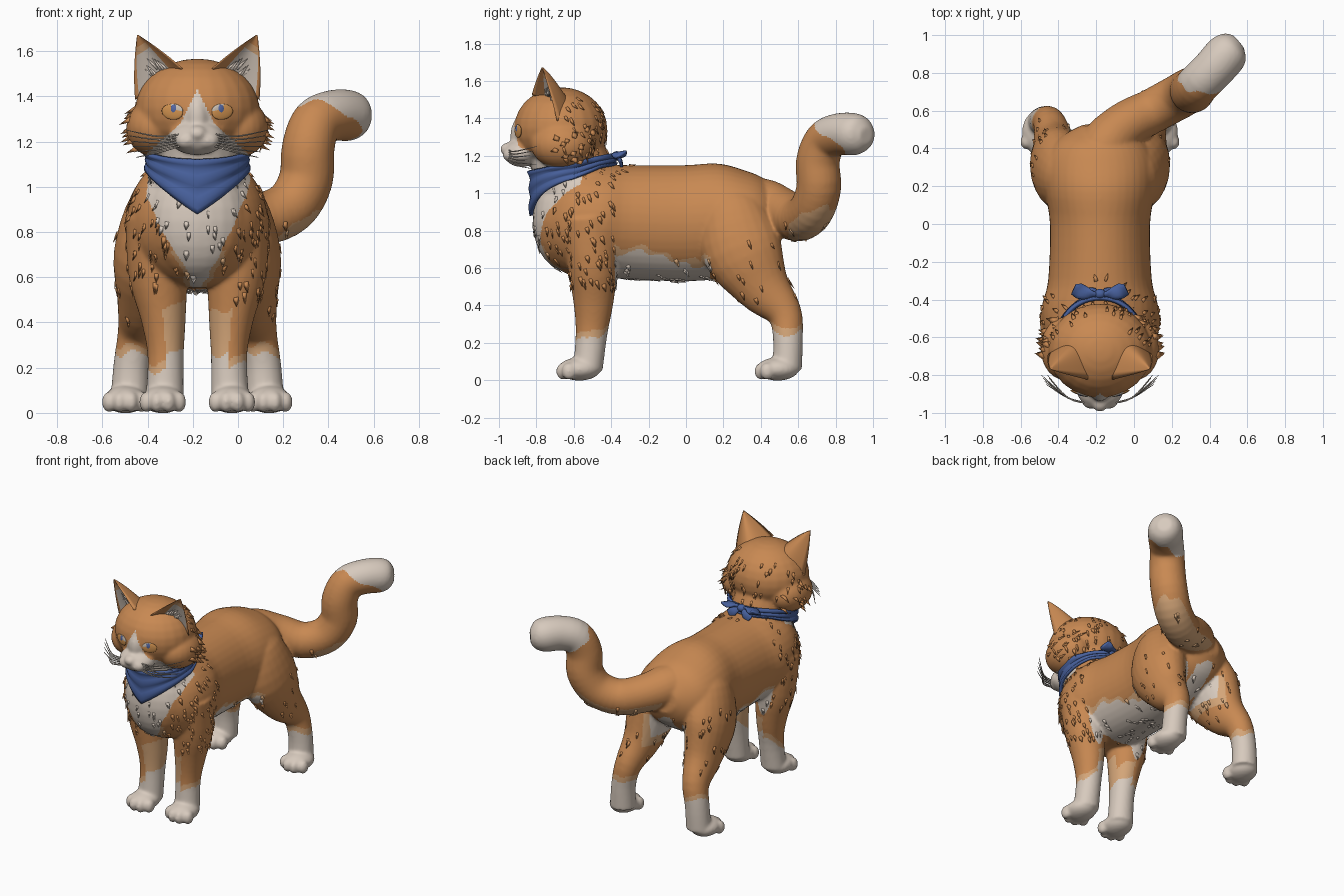
import bpy, bmesh, math, random
from mathutils import Vector, Matrix
from mathutils.bvhtree import BVHTree

if "Cube" in bpy.data.objects:
    bpy.data.objects.remove(bpy.data.objects["Cube"])

random.seed(4)
CX = -0.18                      # the cat's mid-plane; everything is modelled around x = 0 and shifted
COLS = {"orange fur": (0.58, 0.25, 0.085), "cream fur": (0.68, 0.59, 0.51), "tan fur": (0.66, 0.38, 0.19),
        "blue cloth": (0.065, 0.12, 0.34), "eye blue": (0.09, 0.14, 0.38), "amber eye": (0.64, 0.29, 0.08),
        "whisker grey": (0.6, 0.53, 0.46), "eye white": (0.6, 0.52, 0.44)}
COAT = ["orange fur", "cream fur", "tan fur"]
MATS = {}
for name, c in COLS.items():
    MATS[name] = bpy.data.materials.new(name)
    MATS[name].diffuse_color = (*c, 1)


def make(name, bm, mats):
    bmesh.ops.recalc_face_normals(bm, faces=bm.faces)
    me = bpy.data.meshes.new(name)
    bm.to_mesh(me)
    bm.free()
    me.shade_smooth()
    ob = bpy.data.objects.new(name, me)
    bpy.context.collection.objects.link(ob)
    ob.location.x = CX
    for m in mats:
        me.materials.append(MATS[m])
    return ob


def ball(bm, c, r, rot=Matrix()):
    m = Matrix.Translation(c) @ rot @ Matrix.Diagonal((*r, 1))
    return bmesh.ops.create_uvsphere(bm, u_segments=24, v_segments=14, radius=1, matrix=m)["verts"]


def tube(bm, pts, seg=24, n=4):
    """Smooth loft of ellipses through (x, y, z, half width, half depth)."""
    p = []
    for i in range(len(pts) - 1):
        a, b, c, d = (Vector(pts[max(0, min(len(pts) - 1, i + k))]) for k in (-1, 0, 1, 2))
        for t in (s / n for s in range(n)):
            p.append(b + .5 * ((c - a) * t + (2 * a - 5 * b + 4 * c - d) * t * t + (3 * b - a - 3 * c + d) * t ** 3))
    p.append(Vector(pts[-1]))
    rings = []
    for i, q in enumerate(p):
        t = Vector((p[min(i + 1, len(p) - 1)] - p[max(i - 1, 0)])[:3]).normalized()
        a = (Vector((1, 0, 0)) - t * t.x).normalized()
        b = t.cross(a)
        rings.append([bm.verts.new(Vector(q[:3]) + a * q[3] * math.cos(w) + b * q[4] * math.sin(w))
                      for w in (2 * math.pi * k / seg for k in range(seg))])
    for r, s in zip(rings, rings[1:]):
        for k in range(seg):
            bm.faces.new((r[k], r[(k + 1) % seg], s[(k + 1) % seg], s[k]))
    bm.faces.new(rings[0])
    bm.faces.new(rings[-1])


# Body: trunk, neck, chest, head, tail and legs merged by a voxel remesh
bm = bmesh.new()
tube(bm, [(0, -.77, .88, .1, .1), (0, -.72, .87, .21, .22), (0, -.6, .86, .29, .30), (0, -.45, .855, .31, .30),
          (0, -.3, .845, .275, .305), (0, 0, .84, .265, .31), (0, .2, .855, .295, .305), (0, .35, .87, .285, .25),
          (0, .45, .88, .22, .19), (0, .52, .89, .1, .09)], 40)
tube(bm, [(0, -.55, .92, .25, .22), (0, -.6, 1.1, .205, .215), (0, -.65, 1.25, .2, .2)])
for c, r in (((0, -.65, .85), (.23, .17, .26)), ((0, -.67, 1.345), (.275, .25, .222)),
             ((0, -.88, 1.215), (.125, .095, .075)), ((0, -.93, 1.235), (.05, .065, .04)),
             ((0, -.86, 1.31), (.06, .08, .11))):
    ball(bm, c, r)
tube(bm, [(-.05, .25, .95, .1, .1), (.02, .4, .94, .14, .14), (.13, .52, .9, .125, .125), (.28, .6, .86, .12, .12),
          (.41, .67, .91, .12, .12), (.48, .71, 1.03, .12, .12), (.49, .705, 1.17, .117, .117),
          (.525, .745, 1.28, .112, .112), (.6, .82, 1.315, .113, .113), (.67, .9, 1.315, .113, .113),
          (.71, .943, 1.31, .09, .09), (.735, .965, 1.308, .045, .045)])
for s in (-1, 1):
    ball(bm, (s * .18, -.66, 1.26), (.135, .17, .13))
    ball(bm, (s * .045, -.93, 1.205), (.055, .05, .042))
    tube(bm, [(s * .2, -.52, .88, .12, .15), (s * .175, -.5, .62, .13, .135), (s * .15, -.495, .42, .1, .108),
              (s * .14, -.505, .25, .08, .085), (s * .145, -.525, .06, .085, .08)])
    tube(bm, [(s * .13, .22, 1.02, .05, .07), (s * .17, .24, .92, .13, .17), (s * .22, .3, .7, .15, .215),
              (s * .24, .41, .5, .115, .15), (s * .265, .525, .36, .087, .095), (s * .29, .545, .22, .08, .08),
              (s * .3, .54, .06, .085, .08)])
    for px, py in ((.153, -.57), (.318, .49)):      # paws with toes
        ball(bm, (s * px, py, .06), (.095, .115, .062))
        for tx, ty in ((-.072, -.055), (-.026, -.085), (.026, -.085), (.072, -.055)):
            ball(bm, (s * px + tx, py + ty, .048), (.032, .04, .047))
body = make("cat_body", bm, COAT)
rm = body.modifiers.new("merge", 'REMESH')
rm.mode, rm.voxel_size, rm.use_smooth_shade = 'VOXEL', 0.0095, True
sm = body.modifiers.new("soften", 'SMOOTH')
sm.factor, sm.iterations = 0.5, 10
merged = bpy.data.meshes.new_from_object(body.evaluated_get(bpy.context.evaluated_depsgraph_get()))
body.modifiers.clear()
body.data = merged


def fur(p, n):
    """Coat pattern: 0 orange, 1 cream, 2 tan."""
    x, y, z = abs(p.x), p.y, p.z
    wob = .018 * math.sin(23 * p.x + 17 * y) + .012 * math.sin(41 * p.x - 37 * y + 20 * z)
    if x < .35:
        if z > 1.12 and y < -.7:                                    # blaze, muzzle and chin
            return int(x < (.075 * (1.43 - z) / .15 if z > 1.28 else .075 + (1.28 - z) * 1.1))
        if y < -.56 and .53 < z <= 1.12:                            # bib
            w = .22 * min(1, (z - .53) / .42) + wob * .5
            return 1 if x < w else 2 if x < w + .025 and z < .72 else 0
        if -.38 < y < .13 and z < .71 - .15 * (y + .33) + wob:      # belly
            return 1 if z < .685 - .15 * (y + .33) + wob else 2
        if y > .2 and x < .17 and .5 < z < .74 + wob and n.x * p.x < .01:  # inner thighs
            return 1 if x < .135 and z > .56 else 2
    sock = .2 + wob + .6 * max(0, y + .53) if y < 0 else .25 + wob + .3 * max(0, y - .52)
    band = .035
    if n.x * p.x < 0 and y < 0:                                     # tan wash up the inner forelegs
        sock, band = sock + .07, .2 if y < -.46 else .1
    if z < sock + band:
        return 1 if z < sock else 2
    if y + z + wob > 2.06 and y > .4:                               # tail tip
        return 1
    return 2 if y > .55 and .7 < z < .92 + wob and n.z < -.35 else 0


for f in merged.polygons:
    f.material_index = fur(f.center, f.normal)
tree = BVHTree.FromPolygons([v.co for v in merged.vertices], [tuple(p.vertices) for p in merged.polygons])


# Fur tufts: small flat spikes lying along the coat
def tuft(bm, p, n, d, length, w, mat):
    side = n.cross(d).normalized() * w
    v = [bm.verts.new(q) for q in (p - side - n * .008, p + side - n * .008, p + n * w * .35, p + d * length)]
    for idx in ((0, 1, 2), (0, 2, 3), (2, 1, 3), (1, 0, 3)):
        bm.faces.new([v[i] for i in idx]).material_index = mat


def furry(p):
    x, y, z = abs(p.x), p.y, p.z
    return ((z > 1.1 and -.66 < y < -.3 and z < 1.52) or (.5 < z < 1.1 and y < -.38 and x > .17)
            or (y < -.7 and .6 < z < .95) or (.5 < z < .66 and -.4 < y < .15)
            or (y > .25 and .42 < z < .85 and random.random() < .4))


bm = bmesh.new()
for f in random.sample([f for f in merged.polygons if furry(f.center)], 360):
    n, flow = f.normal.copy(), Vector((0, .35, -1))
    d = (flow - n * flow.dot(n)).normalized() + n * random.uniform(.05, .25)
    tuft(bm, f.center.copy(), n, d.normalized(), random.uniform(.035, .055), random.uniform(.014, .022), f.material_index)
for s in (-1, 1):                                   # long cheek tufts
    for k in range(12):
        hit = tree.ray_cast(Vector((s, -.7 + .2 * random.random(), 1.17 + .016 * k)), Vector((-s, 0, 0)))
        d = Vector((s, .35, -.55)).normalized()
        if hit[0]:
            tuft(bm, hit[0] - d * .02, Vector((s * .5, -.3, .8)).normalized(), d, random.uniform(.05, .075), .032, 0)
make("fur_tufts", bm, COAT)

# Ears: convex back shell and shallow cream hollow, closed at the base, with fluff
N = 16
for s, side in ((-1, "left"), (1, "right")):
    bm = bmesh.new()
    inner, outer, tip = Vector((s * .065, -.825, 1.525)), Vector((s * .275, -.69, 1.385)), Vector((s * .266, -.77, 1.675))
    back = Vector((-s * .4, .88, .1)).normalized()
    sheets = []
    for depth in (.16, .055):
        g = [[bm.verts.new(inner.lerp(outer, u).lerp(tip, t) + back * depth * 4 * u * (1 - u) * (1 - t) ** .8
                           + (outer - inner) * .24 * t * (1 - t) * (u - .35))
              for u in (i / N for i in range(N + 1))] for t in (.985 * j / N for j in range(N + 1))]
        sheets.append(g)
        for j in range(N):
            for i in range(N):
                f = bm.faces.new((g[j][i], g[j][i + 1], g[j + 1][i + 1], g[j + 1][i]))
                if depth < .1 and 4 <= i < N - 1 and j < N - 3:
                    f.material_index = 1 if j < 11 else 2
    for a, b in ((sheets[0][r], sheets[1][r]) for r in (0, N)):
        for i in range(N):
            bm.faces.new((a[i], a[i + 1], b[i + 1], b[i]))
    bmesh.ops.remove_doubles(bm, verts=bm.verts, dist=.0008)
    for k in range(7):
        p = inner.lerp(outer, .3 + .06 * k).lerp(tip, .12 + .05 * (k % 4)) + back * .04
        tuft(bm, p, -back, Vector((s * .5, -.1, .5 + .1 * (k % 3))).normalized(), .07, .011, 1)
    make(side + "_ear", bm, COAT)

# Eyes: amber lid, white and blue pupil as thin lenses set on the face
bm = bmesh.new()
for s in (-1, 1):
    c, n, _, _ = tree.ray_cast(Vector((s * .105, -2, 1.337)), Vector((0, 1, 0)))
    tilt = n.to_track_quat('Y', 'Z').to_matrix().to_4x4() @ Matrix.Rotation(s * .15, 4, 'Y')
    for k, (dx, dz, out, r) in enumerate(((.006, -.006, 0, (.05, .008, .034)), (-.004, .004, .003, (.041, .008, .026)),
                                          (-.002, .006, .0065, (.016, .006, .021)))):
        for f in {f for v in ball(bm, c + n * out + Vector((s * dx, 0, dz)), r, tilt) for f in v.link_faces}:
            f.material_index = k
make("eyes", bm, ["amber eye", "eye white", "eye blue"])

# Whiskers
bm = bmesh.new()
for s in (-1, 1):
    for k in range(6):
        z = 1.235 - .01 * k
        tip = (s * (.31 - .008 * k), -.80 - .016 * (k % 4), 1.25 - .024 * k, .0015, .0015)
        tube(bm, [(s * .06, -.95, z, .004, .004), (s * .17, -.92, z - .012 - .004 * k, .004, .004), tip], 6)
make("whiskers", bm, ["whisker grey"])

# Bandana: band hugging the neck, deepening to a point at the front
bm = bmesh.new()
SEG, ROWS = 72, 10
grid = []
for i in range(SEG):
    a = 2 * math.pi * i / SEG
    off = min(a, 2 * math.pi - a)                   # 0 at the front
    d = Vector((math.sin(a), -math.cos(a), 0))
    h = .055 + .185 * max(0, 1 - abs(math.sin(off)) / 1.25 if off < 1.57 else .2 * (2.3 - off) / .73)
    grid.append([])
    for j in range(ROWS + 1):
        c = Vector((0, -.61, 1.165 - .045 * math.cos(a) - h * j / ROWS))
        hit = tree.ray_cast(c + d * .6, -d)
        r = max(.215, min((hit[0] - c).length + .012, .225 + .02 * max(0, -math.cos(a)))) if hit[0] else .215
        grid[-1].append(bm.verts.new(c + d * (r + .004 + .006 * math.sin(j * 1.5 + 2 * math.cos(a)))))
for i in range(SEG):
    p, n = grid[i], grid[(i + 1) % SEG]
    for j in range(ROWS):
        bm.faces.new((p[j], n[j], n[j + 1], p[j + 1]))
bmesh.ops.smooth_vert(bm, verts=bm.verts, factor=.4, use_axis_x=True, use_axis_y=True, use_axis_z=False)
sol = make("bandana", bm, ["blue cloth"]).modifiers.new("thickness", 'SOLIDIFY')
sol.thickness, sol.offset = .018, 0

# Bandana knot: centre, two flared loops and two hanging ends
bm = bmesh.new()
ball(bm, (0, -.37, 1.2), (.03, .026, .025))
for s in (-1, 1):
    tube(bm, [(s * .01, -.375, 1.2, .012, .012), (s * .06, -.37, 1.205, .03, .014), (s * .11, -.355, 1.205, .042, .018),
              (s * .14, -.345, 1.21, .035, .008)], 12)
    tube(bm, [(s * .015, -.365, 1.195, .015, .012), (s * .05, -.35, 1.17, .03, .011), (s * .08, -.345, 1.145, .03, .007)], 12)
make("bandana_knot", bm, ["blue cloth"])

for m in bpy.data.materials:
    if m.users and not m.is_grease_pencil:
        m.use_nodes = True
        m.node_tree.nodes["Principled BSDF"].inputs["Base Color"].default_value = m.diffuse_color
